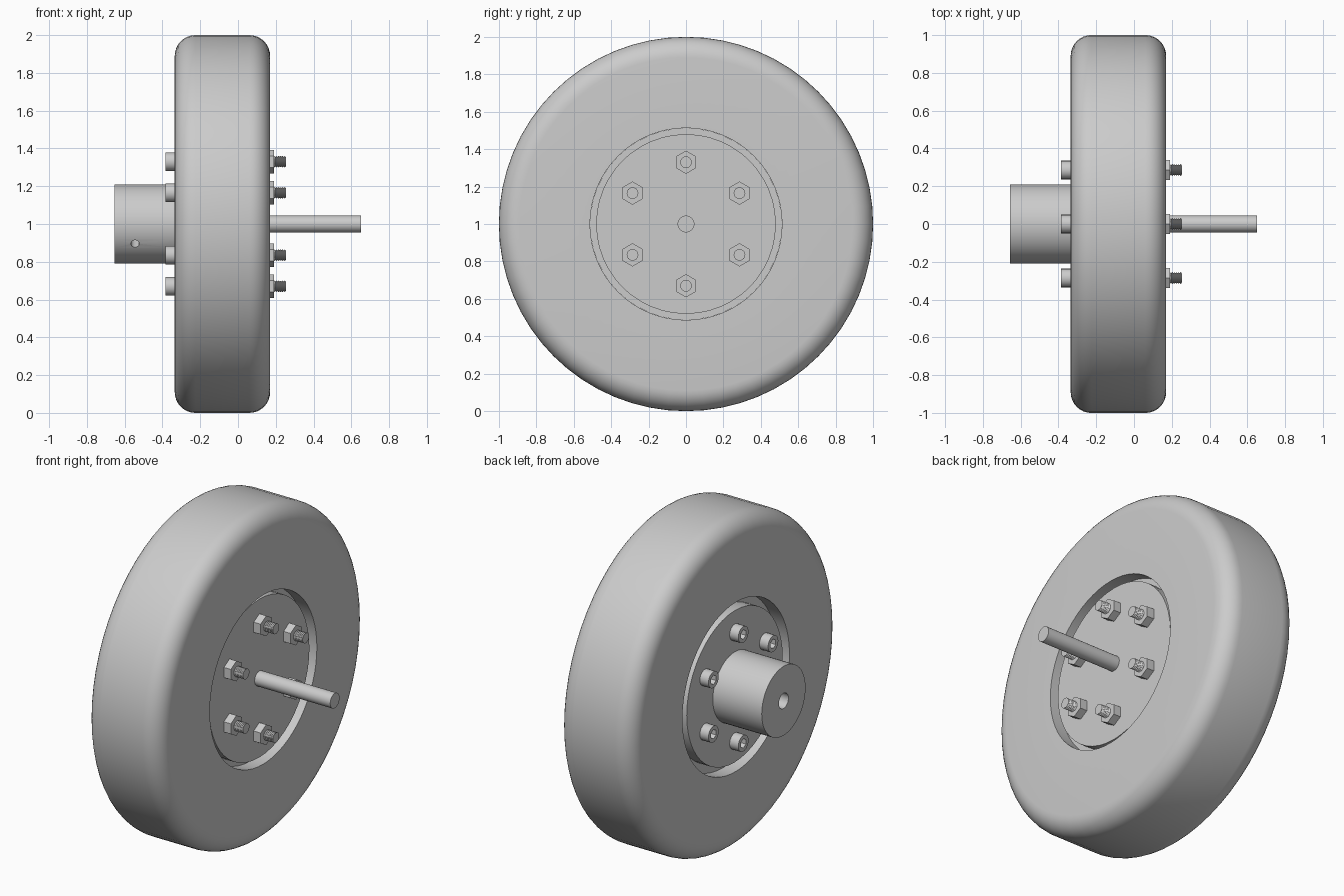
import bpy, bmesh, math

if "Cube" in bpy.data.objects:
    bpy.data.objects.remove(bpy.data.objects["Cube"], do_unlink=True)

# One plain grey for the whole wheel
grey = bpy.data.materials.new("plain_grey")
grey.use_nodes = True
COLOUR = (0.6, 0.6, 0.6, 1)
grey.diffuse_color = COLOUR
grey.node_tree.nodes["Principled BSDF"].inputs["Base Color"].default_value = COLOUR

AXLE = 1.0
TAU = math.tau


def hex_scale(a):
    """Radius factor that turns a circle into a hexagon with a corner on top."""
    return math.cos(TAU / 12) / math.cos(a % (TAU / 6) - TAU / 12)


def lathe(name, profile, segments=48, closed=False):
    """Turn (x, radius[, 'hex']) points around the x axis."""
    bm = bmesh.new()
    rings = []
    for x, r, *kind in profile:
        ring = []
        for i in range(segments):
            a = TAU * i / segments
            rr = r * hex_scale(a) if kind else r
            ring.append(bm.verts.new((x, rr * math.sin(a), rr * math.cos(a))))
        rings.append(ring)
    pairs = list(zip(rings, rings[1:]))
    if closed:
        pairs.append((rings[-1], rings[0]))
    for p, q in pairs:
        for i in range(segments):
            j = (i + 1) % segments
            bm.faces.new((p[i], p[j], q[j], q[i]))
    if not closed:
        bm.faces.new(rings[0])
        bm.faces.new(rings[-1])
    bmesh.ops.recalc_face_normals(bm, faces=bm.faces)
    mesh = bpy.data.meshes.new(name)
    bm.to_mesh(mesh)
    bm.free()
    mesh.materials.append(grey)
    return mesh


def place(name, mesh, y=0, z=0):
    ob = bpy.data.objects.new(name, mesh)
    ob.location = (0, y, AXLE + z)
    bpy.context.collection.objects.link(ob)
    return ob


def smooth(ob):
    bpy.ops.object.select_all(action='DESELECT')
    ob.select_set(True)
    bpy.context.view_layer.objects.active = ob
    bpy.ops.object.shade_smooth_by_angle(angle=math.radians(35))


# Tyre: wide ring with rounded shoulders
LEFT, RIGHT, FILLET, HOLE = 0.17, -0.335, 0.11, 0.513
tyre_profile = [(RIGHT, HOLE)]
for centre, start in ((RIGHT + FILLET, 180), (LEFT - FILLET, 90)):
    for k in range(9):
        a = math.radians(start - 90 * k / 8)
        tyre_profile.append((centre + FILLET * math.cos(a),
                             1 - FILLET + FILLET * math.sin(a)))
tyre_profile.append((LEFT, HOLE))
smooth(place("tyre", lathe("tyre", tyre_profile, 64, closed=True)))

# Wheel core with the raised disc on its left side
smooth(place("wheel_core", lathe("wheel_core", [
    (-0.25, HOLE), (0.09, HOLE), (0.09, 0.48), (0.143, 0.48)])))

# Flanged hub with a central bore
hub = place("flanged_hub", lathe("flanged_hub", [
    (-0.25, 0.46), (-0.327, 0.46), (-0.327, 0.21), (-0.655, 0.21),
    (-0.655, 0.046), (-0.40, 0.046)]))

# Set screw hole through the side of the hub
bpy.ops.mesh.primitive_cylinder_add(vertices=20, radius=0.022, depth=0.15)
cutter = bpy.context.object
cutter.name = "set_screw_cutter"
cutter.hide_render = True
tilt = math.radians(30)
cutter.location = (-0.545, -0.2 * math.cos(tilt), AXLE - 0.2 * math.sin(tilt))
cutter.rotation_euler = (math.pi / 2 + tilt, 0, 0)
cutter.rotation_euler.x = -(math.pi / 2 - tilt) + math.pi / 2 - math.pi / 2
cutter.data.materials.append(grey)
boolean = hub.modifiers.new("set_screw_hole", 'BOOLEAN')
boolean.object = cutter
boolean.operation = 'DIFFERENCE'
bpy.ops.object.select_all(action='DESELECT')
hub.select_set(True)
bpy.context.view_layer.objects.active = hub
bpy.ops.object.modifier_apply(modifier=boolean.name)
bpy.data.objects.remove(cutter, do_unlink=True)
smooth(hub)

# Axle shaft
smooth(place("axle_shaft", lathe("axle_shaft", [(0.1, 0.045), (0.65, 0.045)], 32)))

# Socket-head bolts: hexagonal recess, round head, threaded end
THREAD_START, THREAD_END, TURNS = 0.185, 0.255, 7
bolt_profile = [(-0.352, 0.028, "hex"), (-0.385, 0.028, "hex"), (-0.385, 0.049),
                (-0.32, 0.049), (-0.32, 0.031), (THREAD_START, 0.031)]
pitch = (THREAD_END - THREAD_START) / TURNS
for t in range(TURNS):
    x = THREAD_START + t * pitch
    bolt_profile += [(x + pitch * 0.5, 0.025), (x + pitch, 0.031)]
bolt_mesh = lathe("bolt", bolt_profile, 24)
nut_mesh = lathe("nut", [(0.14, 0.062), (0.19, 0.062)], 6)

for i in range(6):
    a = TAU * i / 6
    y, z = 0.33 * math.sin(a), 0.33 * math.cos(a)
    bolt = place(f"bolt_{i + 1}", bolt_mesh, y, z)
    place(f"nut_{i + 1}", nut_mesh, y, z)
smooth(bolt)
